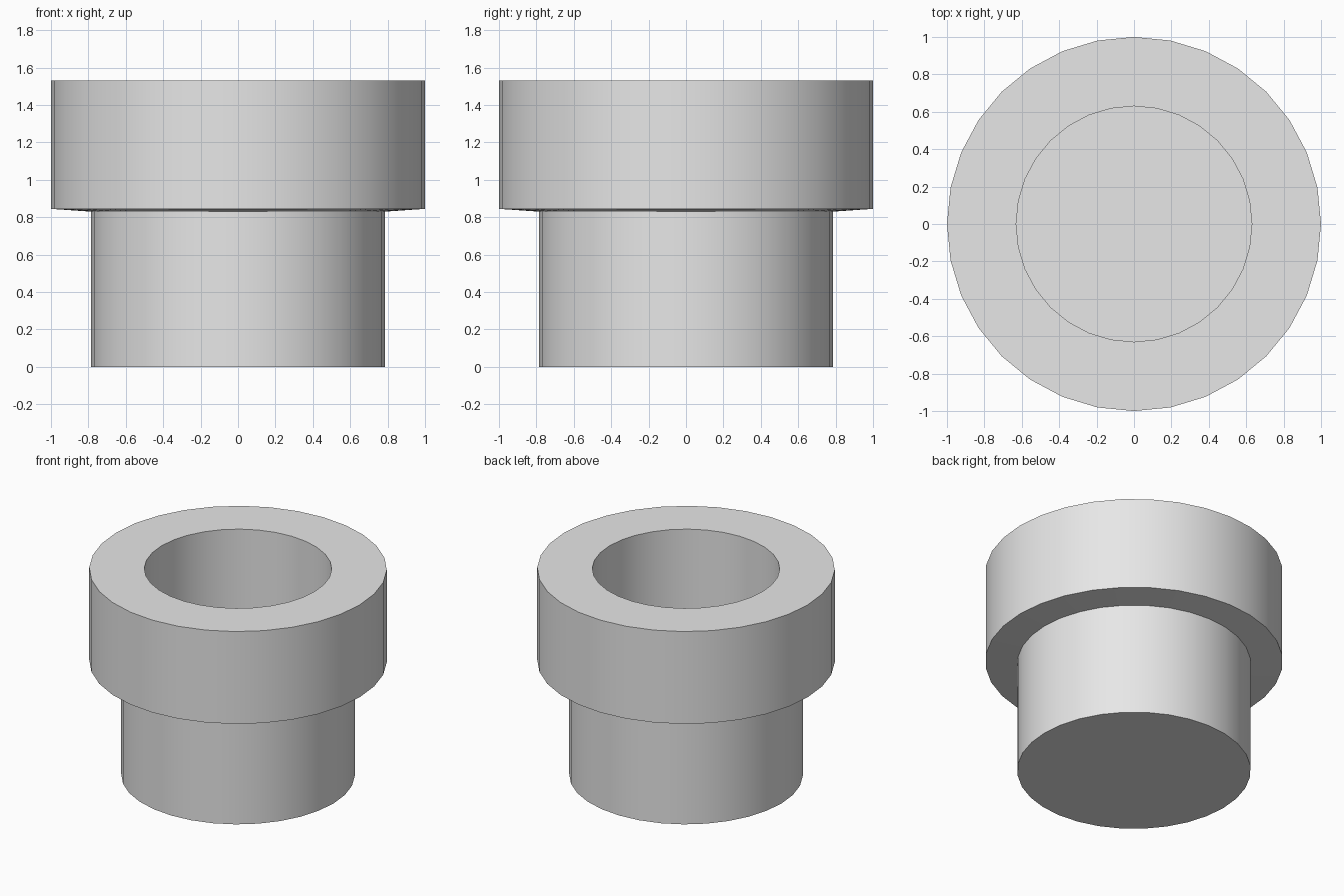
import bpy, bmesh, math

if "Cube" in bpy.data.objects:
    bpy.data.objects.remove(bpy.data.objects["Cube"])

SIDES = 32

# Half section of the pot (radius, height), from outer base up over the rim to the inner floor
PROFILE = [(0.785, 0.0), (0.785, 0.83), (1.0, 0.845), (1.0, 1.53),
           (0.63, 1.53), (0.63, 0.15)]

clay = bpy.data.materials.new("plain grey")
clay.diffuse_color = (0.8, 0.8, 0.8, 1)
clay.use_nodes = True
clay.node_tree.nodes["Principled BSDF"].inputs["Base Color"].default_value = clay.diffuse_color

# Revolve the section into rings and bridge them
bm = bmesh.new()
rings = []
for r, z in PROFILE:
    rings.append([bm.verts.new((r * math.cos(2 * math.pi * i / SIDES),
                                r * math.sin(2 * math.pi * i / SIDES), z))
                  for i in range(SIDES)])
for low, high in zip(rings, rings[1:]):
    for i in range(SIDES):
        j = (i + 1) % SIDES
        bm.faces.new((low[i], low[j], high[j], high[i]))

# Underside and inner floor
bm.faces.new(rings[0][::-1])
bm.faces.new(rings[-1])
bmesh.ops.recalc_face_normals(bm, faces=bm.faces)

mesh = bpy.data.meshes.new("pot")
bm.to_mesh(mesh)
bm.free()
mesh.materials.append(clay)
pot = bpy.data.objects.new("pot", mesh)
bpy.context.collection.objects.link(pot)

# Smooth round walls, crisp rims
bpy.context.view_layer.objects.active = pot
pot.select_set(True)
bpy.ops.object.shade_smooth_by_angle(angle=math.radians(30))
